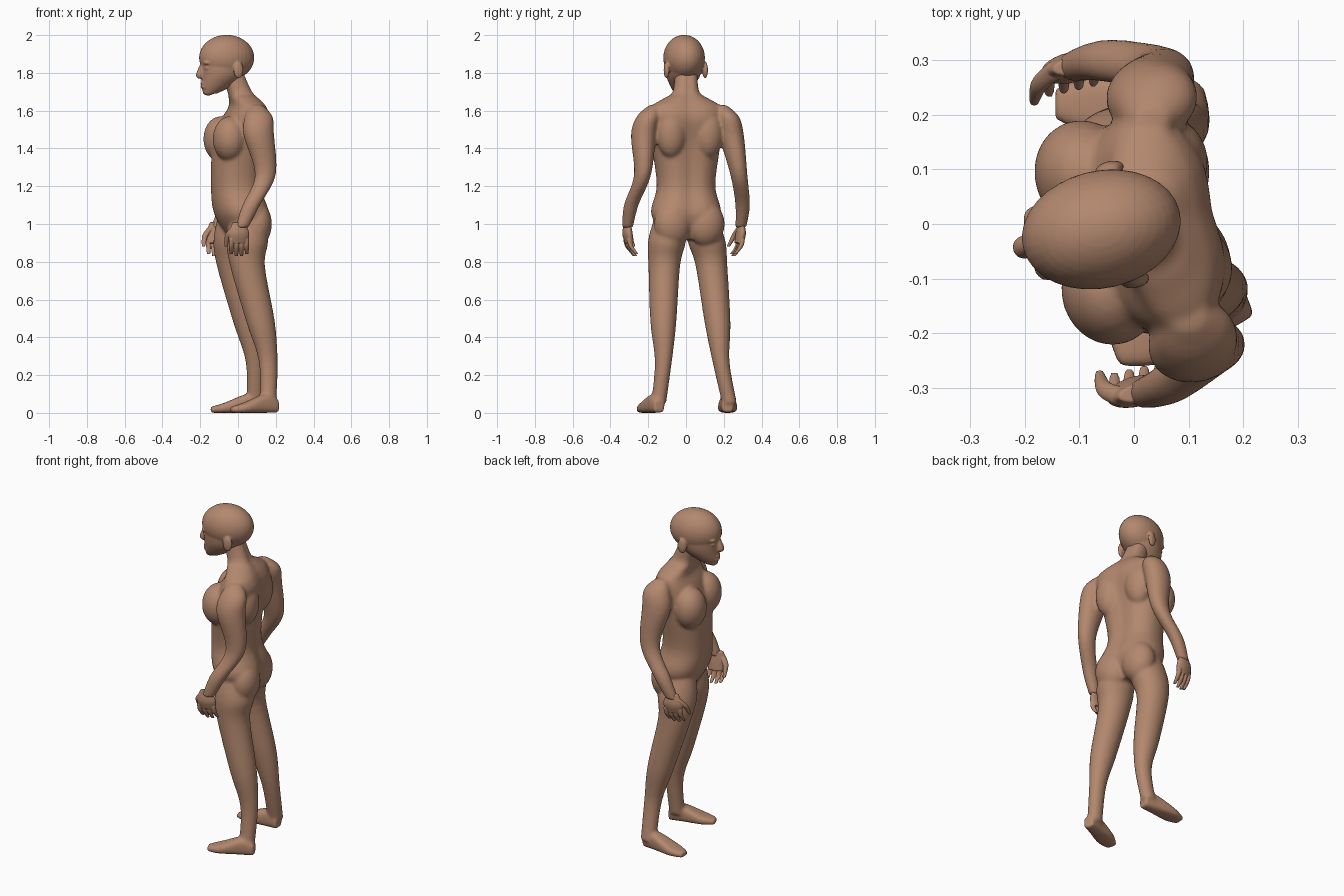
import bpy, bmesh, math
from mathutils import Vector, Matrix

cube = bpy.data.objects.get("Cube")
if cube:
    bpy.data.objects.remove(cube, do_unlink=True)

# One skin colour
skin = bpy.data.materials.new("brown skin")
skin.use_nodes = True
skin_colour = (0.45, 0.245, 0.155, 1)
skin.diffuse_color = skin_colour
for node in skin.node_tree.nodes:
    if node.type == 'BSDF_PRINCIPLED':
        node.inputs["Base Color"].default_value = skin_colour

# Body directions: the figure looks along -x, turned a little
YAW = math.radians(13)
FORWARD = Vector((-math.cos(YAW), -math.sin(YAW), 0))
UP = Vector((0, 0, 1))
SIDE = FORWARD.cross(UP)
TURN = Matrix.Rotation(YAW, 4, 'Z')


def blend(before, start, end, after, t):
    """Smooth curve value between start and end."""
    slope_in, slope_out = (end - before) / 2, (after - start) / 2
    ease = t * t * (3 - 2 * t)
    return (start + (end - start) * ease
            + slope_in * t * (1 - t) ** 2 - slope_out * t * t * (1 - t))


def spline(keys, steps=5):
    """Fill in smooth in-between rings."""
    padded = [keys[0], *keys, keys[-1]]
    rings = []
    for quad in zip(padded, padded[1:], padded[2:], padded[3:]):
        for step in range(steps):
            rings.append([blend(*values, step / steps) for values in zip(*quad)])
    return rings + [keys[-1]]


def soften(value, power):
    return math.copysign(abs(value) ** power, value)


def loft(bm, keys, u=FORWARD, v=SIDE, groove=0.0, power=1.0, sides=32):
    """Skin oval rings given as x, y, z, radius along u, radius along v."""
    loops = []
    for x, y, z, a, b in spline(keys):
        centre = Vector((x, y, z))
        loop = []
        for i in range(sides):
            angle = math.tau * i / sides
            scale = 1 - groove * math.exp(-((angle - math.pi) * 4) ** 2)
            offset = (u * a * soften(math.cos(angle), power)
                      + v * b * soften(math.sin(angle), power))
            loop.append(bm.verts.new(centre + offset * scale))
        loops.append(loop)
    for low, high in zip(loops, loops[1:]):
        for i in range(sides):
            bm.faces.new((low[i - 1], low[i], high[i], high[i - 1]))
    bm.faces.new(loops[0])
    bm.faces.new(loops[-1])


def limb(bm, path, radii, flatness=1.0, sides=24):
    """Tapering limb along a path."""
    keys = [(*point, radius, radius * flatness) for point, radius in zip(path, radii)]
    loft(bm, keys, sides=sides)


def blob(bm, centre, radii):
    """Ellipsoid aligned with the body."""
    shape = Matrix.Translation(centre) @ TURN @ Matrix.Diagonal((*radii, 1))
    bmesh.ops.create_uvsphere(bm, u_segments=32, v_segments=20, radius=1, matrix=shape)


def finish(bm, name, voxel, smoothing):
    """Fuse the overlapping shapes into one smooth skin."""
    bmesh.ops.recalc_face_normals(bm, faces=bm.faces)
    mesh = bpy.data.meshes.new(name)
    bm.to_mesh(mesh)
    bm.free()
    mesh.materials.append(skin)
    obj = bpy.data.objects.new(name, mesh)
    bpy.context.collection.objects.link(obj)
    fuse = obj.modifiers.new("fuse", 'REMESH')
    fuse.mode = 'VOXEL'
    fuse.voxel_size = voxel
    fuse.use_smooth_shade = True
    relax = obj.modifiers.new("relax", 'SMOOTH')
    relax.factor = 0.5
    relax.iterations = smoothing


body = bmesh.new()

# Torso and neck, with a groove along the spine: x, z, depth, width
torso_keys = [(.03, .92, .07, .1), (.02, 1.05, .14, .185), (-.01, 1.2, .13, .155),
              (0, 1.4, .13, .18), (.04, 1.55, .12, .2), (.05, 1.62, .09, .19),
              (.03, 1.665, .075, .12), (.01, 1.7, .065, .07), (-.03, 1.8, .06, .06)]
loft(body, [(x, 0, z, depth, width) for x, z, depth, width in torso_keys],
     groove=0.12, power=0.88)

# Chest, shoulder blades and buttocks
for sign in (-1, 1):
    blob(body, FORWARD * 0.07 + SIDE * sign * 0.11 + UP * 1.45, (.09, .1, .12))
    blob(body, FORWARD * -0.09 + SIDE * sign * 0.1 + UP * 1.48, (.07, .08, .13))
    blob(body, FORWARD * -0.08 + SIDE * sign * 0.09 + UP, (.08, .1, .12))

# Legs: the right one steps ahead and outwards
leg_radii = (.07, .11, .093, .076, .05, .044)
left_leg = [(.04, -.09, 1.07), (.05, -.1, .92), (.05, -.115, .78), (.12, -.12, .48),
            (.16, -.12, .27), (.16, -.145, .05)]
right_leg = [(x - 0.07, 0.09 * (1 - z) - y, z) for x, y, z in left_leg]
for path in (left_leg, right_leg):
    limb(body, path, leg_radii, flatness=0.9)

# Feet from heel to toe: distance, half width, half height
foot_keys = [(0, .03, .035), (.07, .04, .05), (.19, .052, .027), (.265, .03, .016)]
for heel, angle in ((Vector((.21, -.14, 0)), 21), (Vector((.12, .22, 0)), 0)):
    heading = Matrix.Rotation(math.radians(angle), 3, 'Z') @ Vector((-1, 0, 0))
    sections = [(*(heel + heading * along + UP * height), width, height)
                for along, width, height in foot_keys]
    loft(body, sections, u=heading.cross(UP), v=UP, power=0.65)

# Arms
arm_radii = (.03, .074, .082, .056, .048, .036)
left_arm = [(.1, -.17, 1.63), (.11, -.2, 1.57), (.11, -.225, 1.47), (.145, -.23, 1.26),
            (.07, -.29, 1.1), (.02, -.31, .98)]
right_arm = [(.03, .19, 1.63), (.04, .22, 1.57), (.03, .24, 1.47), (.045, .28, 1.26),
             (-.05, .3, 1.1), (-.11, .29, .98)]
for path in (left_arm, right_arm):
    limb(body, path, arm_radii, flatness=0.8)
finish(body, "body", voxel=0.008, smoothing=12)


# Hands: palm, four curled fingers and a thumb
def hand(name, wrist, inward):
    bm = bmesh.new()
    curl = Vector((0, inward, 0))
    palm = [wrist + UP * 0.03, wrist - UP * 0.03, wrist - UP * 0.08 + curl * 0.01]
    limb(bm, palm, (.034, .056, .048), flatness=0.45)
    for i in range(4):
        knuckle = wrist + FORWARD * (0.042 - 0.028 * i) - UP * 0.06
        length = 0.09 if i in (1, 2) else 0.08
        finger = [knuckle, knuckle + curl * 0.01 - UP * length / 2,
                  knuckle + curl * 0.04 - UP * length]
        limb(bm, finger, (.013, .013, .009), sides=12)
    base = wrist + FORWARD * 0.03
    thumb = [base, base + FORWARD * 0.03 + curl * 0.02 - UP * 0.04,
             base + FORWARD * 0.04 + curl * 0.05 - UP * 0.1]
    limb(bm, thumb, (.018, .016, .009), sides=12)
    finish(bm, name, voxel=0.003, smoothing=3)


hand("left_hand", Vector((.005, -.31, .98)), 1)
hand("right_hand", Vector((-.115, .29, .98)), -1)

# Head, placed in its own forward / side / height directions
head = bmesh.new()
head_centre = Vector((-.06, -.01, 0))


def on_head(ahead, aside, height):
    return head_centre + FORWARD * ahead + SIDE * aside + UP * height


# Skull, then jaw and face: distance ahead, height, depth, width
blob(head, on_head(0, 0, 1.88), (.148, .108, .121))
face_keys = [(.09, 1.69, .035, .03), (.055, 1.73, .08, .06),
             (.02, 1.79, .115, .09), (0, 1.88, .143, .102)]
loft(head, [(*on_head(ahead, 0, z), depth, width) for ahead, z, depth, width in face_keys])

# Nose, lips and chin
nose = [on_head(.13, 0, 1.85), on_head(.145, 0, 1.79), on_head(.14, 0, 1.77)]
limb(head, nose, (.012, .022, .015), sides=12)
for height in (1.725, 1.742):
    blob(head, on_head(.122, 0, height), (.02, .03, .009))
blob(head, on_head(.1, 0, 1.7), (.03, .03, .02))

# Eyes, brows and ears on both sides
for sign in (-1, 1):
    blob(head, on_head(.113, sign * 0.04, 1.825), (.016, .018, .01))
    blob(head, on_head(.115, sign * 0.04, 1.853), (.022, .03, .012))
    blob(head, on_head(-.04, sign * 0.105, 1.815), (.027, .014, .044))
finish(head, "head", voxel=0.005, smoothing=4)
